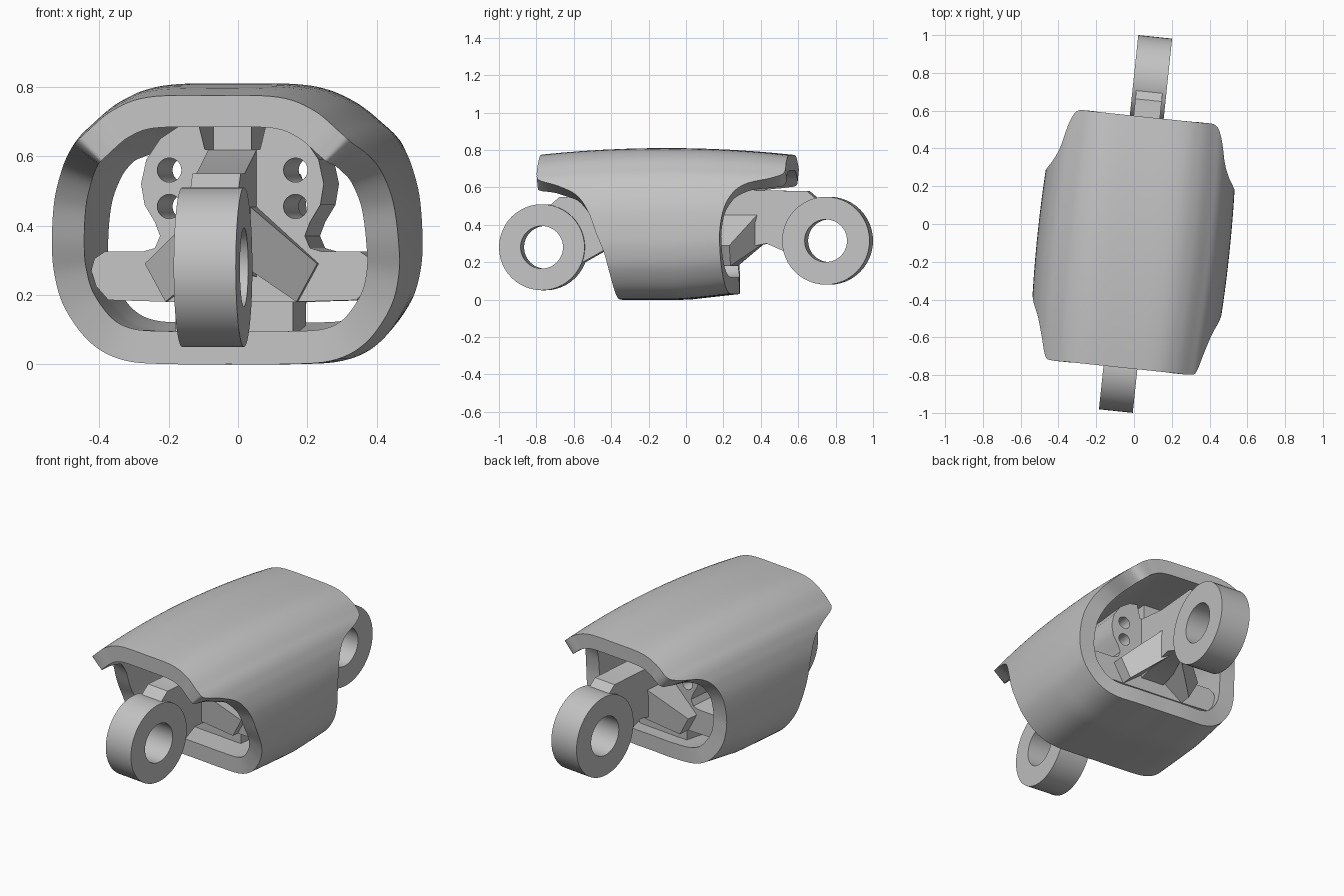
import bpy, bmesh, math
from mathutils import Matrix, Vector

old = bpy.data.objects.get("Cube")
if old:
    bpy.data.objects.remove(old, do_unlink=True)

grey = bpy.data.materials.new("plain_grey")
grey.use_nodes = True
COLOUR = (0.55, 0.55, 0.55, 1)
grey.diffuse_color = COLOUR
grey.node_tree.nodes["Principled BSDF"].inputs["Base Color"].default_value = COLOUR

# The whole assembly is turned slightly about the vertical axis
TURN = Matrix.Rotation(math.radians(-6), 4, 'Z') @ Matrix.Translation((0.008, 0, 0))
FACE_FRONT = Matrix.Rotation(math.pi / 2, 4, 'X')                       # drawn in x, z
FACE_SIDE = Matrix(((0, 0, 1, 0), (1, 0, 0, 0), (0, 1, 0, 0), (0, 0, 0, 1)))  # drawn in y, z


def finish(name, bm, angle=35):
    bmesh.ops.remove_doubles(bm, verts=bm.verts, dist=0.0002)
    bmesh.ops.recalc_face_normals(bm, faces=bm.faces)
    bm.transform(TURN)
    mesh = bpy.data.meshes.new(name)
    bm.to_mesh(mesh)
    bm.free()
    mesh.materials.append(grey)
    obj = bpy.data.objects.new(name, mesh)
    bpy.context.collection.objects.link(obj)
    bpy.ops.object.select_all(action='DESELECT')
    obj.select_set(True)
    bpy.context.view_layer.objects.active = obj
    bpy.ops.object.shade_smooth_by_angle(angle=math.radians(angle))
    return obj


def circle(cx, cy, r, n=40):
    return [(cx + r * math.cos(math.tau * i / n), cy + r * math.sin(math.tau * i / n))
            for i in range(n)]


def prism(name, loops, depth, frame, shift=(0, 0, 0)):
    """Extrude an outline, with any further loops as holes."""
    curve = bpy.data.curves.new(name, 'CURVE')
    curve.dimensions = '2D'
    curve.fill_mode = 'BOTH'
    curve.extrude = depth / 2
    for loop in loops:
        spline = curve.splines.new('POLY')
        spline.points.add(len(loop) - 1)
        for p, (a, b) in zip(spline.points, loop):
            p.co = (a, b, 0, 1)
        spline.use_cyclic_u = True
    helper = bpy.data.objects.new(name + "_outline", curve)
    bpy.context.collection.objects.link(helper)
    dg = bpy.context.evaluated_depsgraph_get()
    mesh = bpy.data.meshes.new_from_object(helper.evaluated_get(dg))
    bm = bmesh.new()
    bm.from_mesh(mesh)
    bm.transform(Matrix.Translation(shift) @ frame)
    bpy.data.objects.remove(helper)
    bpy.data.curves.remove(curve)
    bpy.data.meshes.remove(mesh)
    return finish(name, bm)


def smooth_loop(points, steps):
    out, n = [], len(points)
    for i in range(n):
        a, b, c, d = (Vector(points[(i + k) % n]) for k in (-1, 0, 1, 2))
        for s in range(steps):
            t = s / steps
            out.append(0.5 * (2 * b + (c - a) * t + (2 * a - 5 * b + 4 * c - d) * t * t
                              + (3 * b - a - 3 * c + d) * t ** 3))
    return out


# Shell: half section as x, z, front end, back end
half = [(0, .81, -.763, .57), (.2, .805, -.763, .57), (.31, .765, -.763, .57),
        (.39, .70, -.763, .565), (.425, .665, -.745, .50), (.45, .625, -.64, .37),
        (.475, .57, -.54, .30), (.5, .48, -.475, .255), (.51, .36, -.43, .235),
        (.505, .26, -.39, .235), (.475, .16, -.365, .24), (.40, .06, -.345, .25),
        (.3, .01, -.335, .26), (.15, 0, -.33, .27), (0, 0, -.33, .27)]
section = smooth_loop(half + [(-x, z, f, b) for x, z, f, b in half[-2:0:-1]], 6)
WALL, STEPS = 0.095, 12


def barrel(x, y, z):
    t = ((y + 0.1) / 0.67) ** 2
    return (x * (1 - 0.06 * t),
            y,
            z - 0.035 * t * z / 0.8 + 0.11 * max(y, 0) * (1 - z / 0.8))


bm = bmesh.new()
strips = []
for i, p in enumerate(section):
    ahead, behind = section[(i + 1) % len(section)], section[i - 1]
    tangent = Vector((ahead[0] - behind[0], ahead[1] - behind[1])).normalized()
    ix, iz = p[0] + tangent.y * WALL, p[1] - tangent.x * WALL
    ys = [p[2] + (p[3] - p[2]) * k / STEPS for k in range(STEPS + 1)]
    strip = [bm.verts.new(barrel(p[0], y, p[1])) for y in ys]
    strip += [bm.verts.new(barrel(ix, y, iz)) for y in reversed(ys)]
    strips.append(strip)
for i, strip in enumerate(strips):
    nxt = strips[(i + 1) % len(strips)]
    for k in range(len(strip)):
        m = (k + 1) % len(strip)
        bm.faces.new((strip[k], strip[m], nxt[m], nxt[k]))
finish("outer_shell", bm)

# Core: one thick plate with a cross bar, a top post and four bolt holes
side = [(.055, .73), (.055, .62), (.08, .62), (.1, .7), (.15, .69), (.21, .65), (.25, .59),
        (.265, .52), (.255, .46), (.225, .41), (.21, .37), (.225, .335), (.26, .325),
        (.37, .325), (.4, .305), (.41, .27), (.395, .225), (.36, .185), (.18, .18)]
outline = side + [(-x, z) for x, z in reversed(side)]
holes = [circle(sx * 0.183, z, 0.035, 24) for sx in (1, -1) for z in (.455, .56)]
prism("core_plate", [outline] + holes, 0.42, FACE_FRONT, (0, -0.02, 0))

# Foot joining the core to the shell floor
prism("core_foot", [[(-.17, .06), (.17, .06), (.17, .19), (-.17, .19)]], 0.36, FACE_FRONT)

# Eye rings and the arms that carry them
for where, cy, cz, r in (("front", -.765, .28, .23), ("back", .762, .315, .235)):
    prism(where + "_ring", [circle(cy, cz, r, 48), circle(cy, cz, 0.114, 48)], 0.18, FACE_SIDE)
arms = {"front_arm": [(-.74, .49), (-.67, .55), (-.56, .55), (-.22, .62), (-.2, .25),
                      (-.44, .26), (-.6, .17), (-.62, .4)],
        "back_arm": [(.73, .52), (.66, .58), (.38, .585), (.18, .62), (.18, .25),
                     (.44, .3), (.58, .24), (.6, .42)]}
for name, loop in arms.items():
    prism(name, [loop], 0.14, FACE_SIDE)

# Braces sloping down from the arms to the cross bar
for label, sx in (("left", 1), ("right", -1)):
    bm = bmesh.new()
    rings = []
    for x, z, reach in ((.03, .49, .43), (.25, .29, .27), (.19, .18, .27), (.03, .3, .43)):
        rings.append([bm.verts.new((sx * x, y, z)) for y in (-reach, reach - 0.01)])
    for i in range(4):
        a, b = rings[i], rings[(i + 1) % 4]
        bm.faces.new((a[0], a[1], b[1], b[0]))
    for end in (0, 1):
        bm.faces.new([ring[end] for ring in rings])
    finish(label + "_brace", bm)
